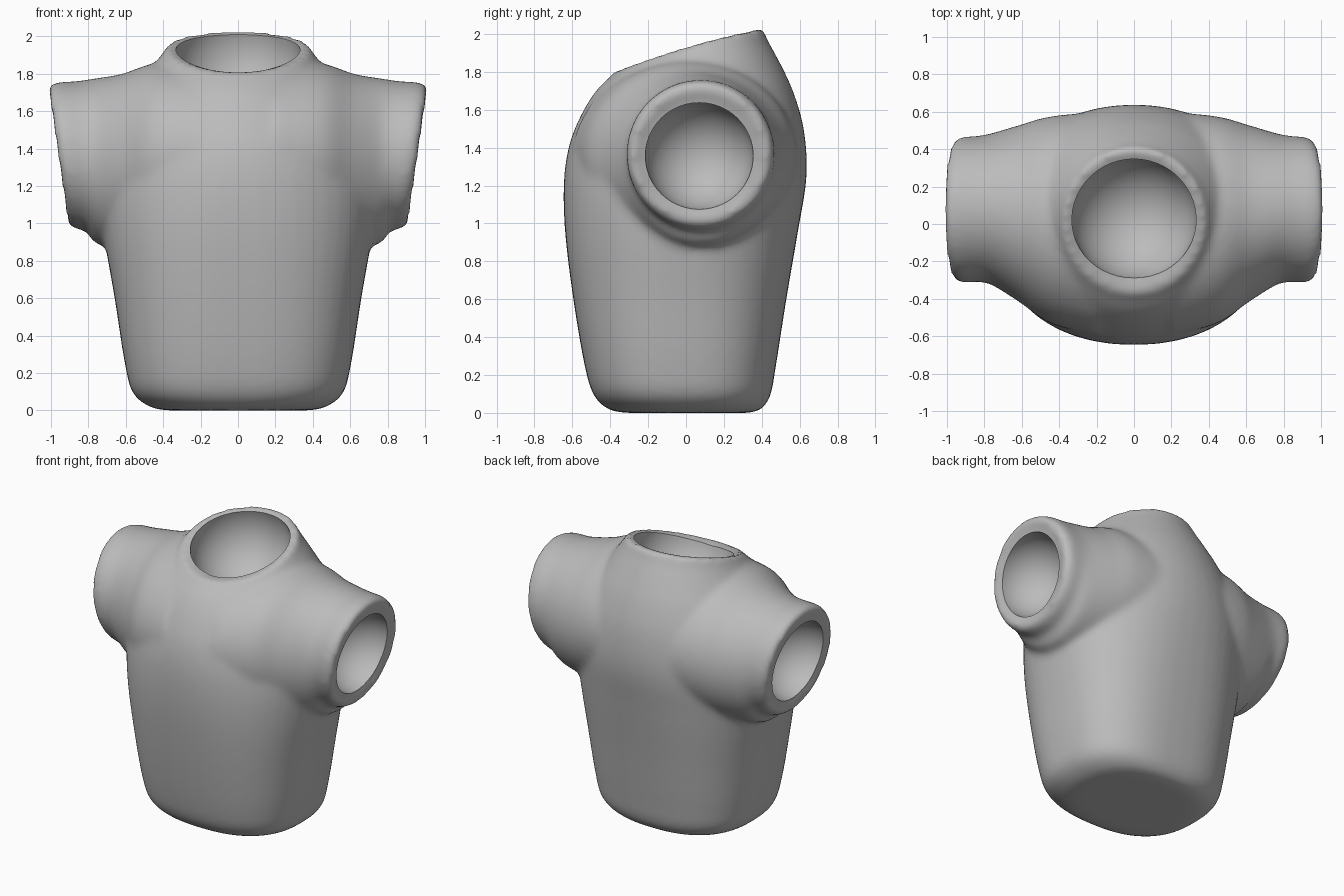
import bpy, bmesh, math
from mathutils import Vector

cube = bpy.data.objects.get("Cube")
if cube:
    bpy.data.objects.remove(cube, do_unlink=True)

SEG = 48
STEPS = 6


def superellipse(n):
    """Unit outline points; n = 2 is round, higher is squarer."""
    for i in range(SEG):
        a = 2 * math.pi * i / SEG
        c, s = math.cos(a), math.sin(a)
        yield (math.copysign(abs(c) ** (2 / n), c),
               math.copysign(abs(s) ** (2 / n), s))


def refine(sections):
    """Add smoothly curved in-between sections."""
    padded = [sections[0]] + sections + [sections[-1]]
    for a, b, c, d in zip(padded, padded[1:], padded[2:], padded[3:]):
        for k in range(STEPS):
            t = k / STEPS
            yield [q + t / 2 * (r - p + t * (2 * p - 5 * q + 4 * r - s
                                + t * (3 * (q - r) + s - p)))
                   for p, q, r, s in zip(a, b, c, d)]
    yield sections[-1]


def loft(bm, rings):
    """Skin a closed tube through the rings."""
    loops = [[bm.verts.new(p) for p in ring] for ring in rings]
    for a, b in zip(loops, loops[1:]):
        for i in range(SEG):
            j = (i + 1) % SEG
            bm.faces.new((a[i], a[j], b[j], b[i]))
    bm.faces.new(loops[0])
    bm.faces.new(loops[-1])


def trunk_ring(z_front, z_back, half_width, y_front, y_back, n, bow):
    mid, half = (y_front + y_back) / 2, (y_back - y_front) / 2
    return [Vector((half_width * u, mid + half * v,
                    z_front + (z_back - z_front) * (v + 1) / 2
                    + bow * (1 - v * v)))
            for u, v in superellipse(n)]


def sleeve_ring(side, x_top, x_low, y_front, y_back, z_low, z_top):
    ym, yr = (y_front + y_back) / 2, (y_back - y_front) / 2
    zm, zr = (z_low + z_top) / 2, (z_top - z_low) / 2
    return [Vector((side * (x_low + (x_top - x_low) * (v + 1) / 2),
                    ym + yr * u, zm + zr * v))
            for u, v in superellipse(2)]


# Trunk sections, from rounded base to tilted neck lip
trunk = [
    (0, 0, .36, -.30, .32, 2.2, 0),
    (.015, .015, .46, -.40, .39, 2.4, 0),
    (.09, .09, .56, -.485, .445, 2.6, 0),
    (.25, .25, .605, -.535, .475, 2.6, 0),
    (.6, .6, .66, -.595, .53, 2.5, 0),
    (.95, .95, .72, -.638, .59, 2.3, 0),
    (1.22, 1.25, .75, -.645, .637, 2.1, 0),
    (1.42, 1.5, .71, -.615, .622, 2, 0),
    (1.58, 1.7, .61, -.55, .565, 2, 0),
    (1.7, 1.85, .5, -.475, .495, 2, .01),
    (1.775, 1.97, .41, -.40, .43, 2, .02),
    (1.81, 2.03, .375, -.36, .40, 2, .02),
    (1.8, 2.0, .31, -.28, .335, 2, .02),
]
# Sleeve sections, flaring out of the chest to a slanted round lip
sleeve = [
    (.2, .2, -.6, .6, .85, 1.86),
    (.45, .45, -.53, .575, .85, 1.855),
    (.62, .6, -.42, .53, .86, 1.8),
    (.77, .755, -.325, .485, .89, 1.775),
    (.87, .81, -.31, .47, .955, 1.76),
    (.965, .875, -.315, .465, .975, 1.755),
    (1.015, .915, -.28, .43, 1.01, 1.725),
    (.99, .895, -.225, .365, 1.07, 1.655),
]

bm = bmesh.new()
loft(bm, [trunk_ring(*s) for s in refine(trunk)])
for side in (1, -1):
    loft(bm, [sleeve_ring(side, *s) for s in refine(sleeve)])
bmesh.ops.recalc_face_normals(bm, faces=bm.faces)
mesh = bpy.data.meshes.new("torso")
bm.to_mesh(mesh)
bm.free()
torso = bpy.data.objects.new("torso", mesh)
bpy.context.collection.objects.link(torso)
bpy.ops.object.select_all(action='DESELECT')
torso.select_set(True)
bpy.context.view_layer.objects.active = torso

# Fuse trunk and sleeves, then soften the joins
fuse = torso.modifiers.new("fuse", 'REMESH')
fuse.mode = 'VOXEL'
fuse.voxel_size = 0.02
soften = torso.modifiers.new("soften", 'SMOOTH')
soften.factor = 0.5
soften.iterations = 14
for name in ("fuse", "soften"):
    bpy.ops.object.modifier_apply(modifier=name)

# Ball sockets for the neck and both arms
sockets = [("neck_socket", (0, .035, 1.89), .335),
           ("left_arm_socket", (.95, .07, 1.355), .285),
           ("right_arm_socket", (-.95, .07, 1.355), .285)]
for name, centre, radius in sockets:
    ball_mesh = bpy.data.meshes.new(name)
    bm = bmesh.new()
    bmesh.ops.create_uvsphere(bm, u_segments=48, v_segments=32, radius=radius)
    bm.to_mesh(ball_mesh)
    bm.free()
    ball = bpy.data.objects.new(name, ball_mesh)
    ball.location = centre
    bpy.context.collection.objects.link(ball)
    bpy.context.view_layer.update()
    cut = torso.modifiers.new(name, 'BOOLEAN')
    cut.operation = 'DIFFERENCE'
    cut.solver = 'EXACT'
    cut.object = ball
    bpy.ops.object.modifier_apply(modifier=name)
    bpy.data.objects.remove(ball, do_unlink=True)

# Plain grey finish
grey = bpy.data.materials.new("plain_grey")
grey.use_nodes = True
colour = (.5, .5, .5, 1)
grey.diffuse_color = colour
grey.node_tree.nodes["Principled BSDF"].inputs["Base Color"].default_value = colour
torso.data.materials.clear()
torso.data.materials.append(grey)
bpy.ops.object.shade_smooth_by_angle(angle=math.radians(40))
